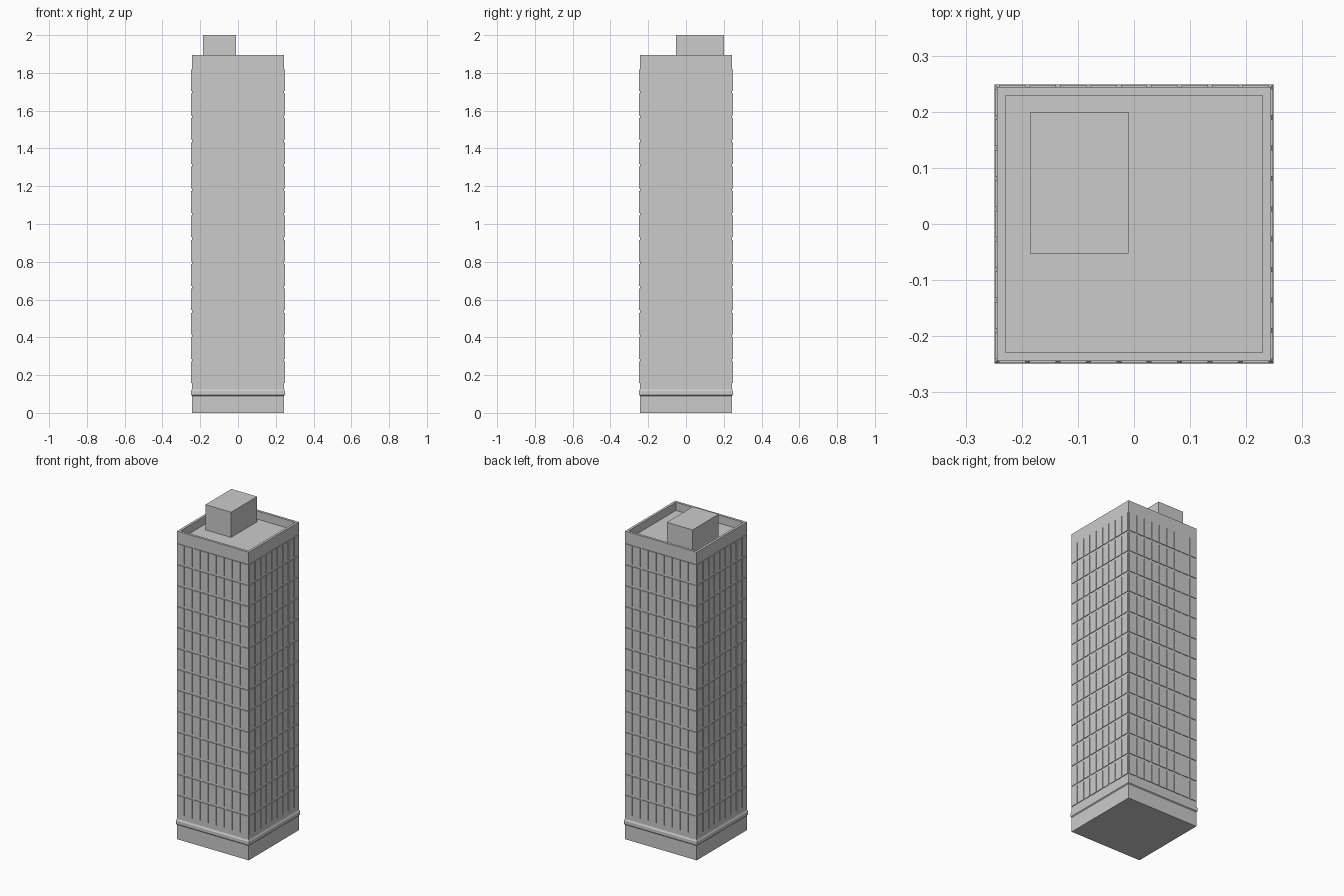
import bpy, bmesh
from mathutils import Matrix, Vector

if "Cube" in bpy.data.objects:
    bpy.data.objects.remove(bpy.data.objects["Cube"])

WALL = 0.244          # half width of the solid walls
FACE = 0.248          # half width at the window faces
ROOF = 1.845
BAYS, FLOORS = 9, 13
Z0, Z1 = 0.15, 1.826  # glazed zone


def finish(name, bm):
    bmesh.ops.recalc_face_normals(bm, faces=bm.faces)
    mesh = bpy.data.meshes.new(name)
    bm.to_mesh(mesh)
    bm.free()
    obj = bpy.data.objects.new(name, mesh)
    bpy.context.collection.objects.link(obj)
    return obj


def add_box(bm, lo, hi, turn=None):
    lo, hi = Vector(lo), Vector(hi)
    m = Matrix.Translation((lo + hi) / 2) @ Matrix.Diagonal((*(hi - lo), 1))
    bmesh.ops.create_cube(bm, size=1, matrix=(turn or Matrix()) @ m)


def square_loft(name, profile):
    """Stack square rings given as (half width, z) and cap both ends."""
    bm = bmesh.new()
    rings = [[bm.verts.new((sx * r, sy * r, z))
              for sx, sy in ((-1, -1), (1, -1), (1, 1), (-1, 1))] for r, z in profile]
    for a, b in zip(rings, rings[1:]):
        for i in range(4):
            j = (i + 1) % 4
            bm.faces.new((a[i], a[j], b[j], b[i]))
    bm.faces.new(rings[0])
    bm.faces.new(rings[-1])
    return finish(name, bm)


# Tower shell: base, moulded ledge, shaft, parapet and sunken roof
square_loft("tower_shell", [
    (WALL, 0), (WALL, 0.09), (0.249, 0.095), (0.249, 0.115), (WALL, 0.125),
    (WALL, 1.895), (0.229, 1.895), (0.229, ROOF)])

# Window panels: a grid on each side, separated by narrow grooves
gap_x, gap_z = 0.007, 0.014
bay, floor = 2 * WALL / BAYS, (Z1 - Z0) / FLOORS
panels = bmesh.new()
for side in range(4):
    turn = Matrix.Rotation(side * 1.5707963, 4, 'Z')
    for i in range(BAYS):
        for k in range(FLOORS):
            x, z = -WALL + i * bay, Z0 + k * floor
            add_box(panels, (x + gap_x / 2, -FACE, z + gap_z / 2),
                    (x + bay - gap_x / 2, -WALL + 0.002, z + floor - gap_z / 2), turn)
finish("window_panels", panels)

# Rooftop plant room
plant = bmesh.new()
add_box(plant, (-0.185, -0.053, ROOF), (-0.01, 0.2, 2.0))
finish("roof_plant_room", plant)
